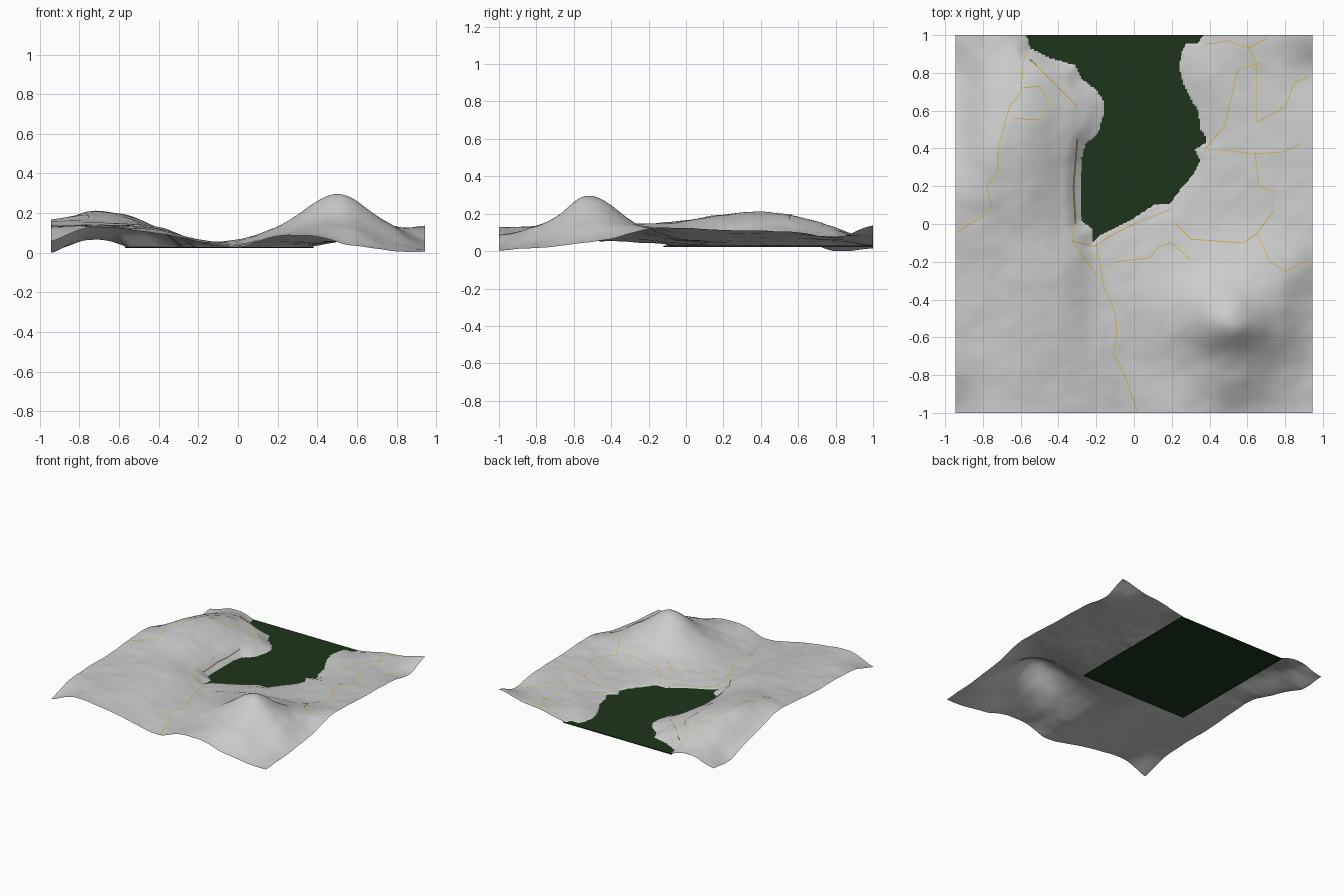
import bpy, bmesh, math
from mathutils import Vector, noise

if "Cube" in bpy.data.objects:
    bpy.data.objects.remove(bpy.data.objects["Cube"])

HX, HY, NX, NY = 0.945, 1.0, 189, 200
WATER = 0.03

# Coarse elevation survey in thousandths: rows run front to back, columns left to right
ELEV = [
    [58, 128, 122, 92, 55, 28, 82, 82, 38, 10, 5],
    [118, 130, 125, 100, 62, 42, 85, 130, 125, 55, 17],
    [135, 135, 135, 115, 65, 55, 110, 145, 150, 115, 40],
    [135, 140, 140, 120, 60, 65, 115, 150, 155, 130, 65],
    [140, 145, 145, 120, 50, 55, 75, 95, 110, 130, 120],
    [160, 165, 155, 100, 35, 38, 50, 60, 70, 95, 125],
    [165, 195, 180, 95, 30, 30, 35, 48, 65, 90, 110],
    [115, 207, 192, 110, 35, 30, 30, 42, 65, 90, 112],
    [65, 165, 178, 112, 50, 30, 30, 45, 65, 85, 103],
    [2, 105, 122, 80, 35, 30, 32, 52, 66, 76, 70],
    [12, 64, 48, 35, 30, 30, 32, 38, 72, 95, 135],
]

# Lake shoreline
SHORE = [(-.57, 1.2), (-.57, 1), (-.55, .93), (-.45, .88), (-.31, .84), (-.28, .77), (-.2, .71),
         (-.16, .65), (-.16, .58), (-.19, .48), (-.26, .42), (-.28, .33), (-.285, .1),
         (-.28, .02), (-.22, -.03), (-.215, -.1), (-.18, -.06), (-.1, -.02), (0, .03),
         (.1, .1), (.19, .11), (.26, .2), (.32, .27), (.35, .34), (.32, .39), (.38, .43),
         (.38, .46), (.35, .5), (.34, .6), (.29, .68), (.26, .75), (.24, .83), (.25, .9),
         (.27, .95), (.34, .96), (.37, 1), (.37, 1.2)]


def cubic(p, t):
    a, b, c, d = p
    return b + .5 * t * (c - a + t * (2 * a - 5 * b + 4 * c - d + t * (3 * (b - c) + d - a)))


def cell(u):
    i = min(max(int(u), 0), 9)
    return [min(max(i + k, 0), 10) for k in (-1, 0, 1, 2)], u - i


def shore_distance(x, y):
    """Distance to the shoreline, negative on the lake side."""
    best, inside = 9.0, False
    for (ax, ay), (bx, by) in zip(SHORE, SHORE[1:] + SHORE[:1]):
        dx, dy = bx - ax, by - ay
        t = min(1, max(0, ((x - ax) * dx + (y - ay) * dy) / (dx * dx + dy * dy)))
        best = min(best, math.hypot(x - ax - t * dx, y - ay - t * dy))
        if (ay > y) != (by > y) and x < ax + (y - ay) * dx / dy:
            inside = not inside
    return -best if inside else best


def height(x, y):
    d = shore_distance(x, y)
    if d < 0:
        return WATER - .004
    cols, tx = cell((x + HX) / (2 * HX) * 10)
    rows, ty = cell((y + HY) / (2 * HY) * 10)
    h = cubic([cubic([ELEV[r][c] for c in cols], tx) for r in rows], ty) / 1000
    # main summit, steeper on its front side
    sy = .14 if y < -.53 else .19
    h += .138 * math.exp(-((x - .5) / .2) ** 2 - ((y + .53) / sy) ** 2)
    # gullies and small relief
    h += .006 * noise.noise(Vector((x * 5, y * 5, 1.3))) + .003 * noise.noise(Vector((x * 12, y * 12, 4)))
    # ease down to the water
    k = min(1, d / .09)
    k = k * (2 - k)
    low = WATER + .003
    if d < .09:
        h = low + (max(h, low) - low) * k
    return max(h, 0)


def make_object(name, verts, faces, color=None):
    mesh = bpy.data.meshes.new(name)
    mesh.from_pydata(verts, [], faces)
    mesh.update()
    ob = bpy.data.objects.new(name, mesh)
    bpy.context.collection.objects.link(ob)
    if color:
        mat = bpy.data.materials.new(name + "_color")
        mat.diffuse_color = color
        mat.use_nodes = True
        mat.node_tree.nodes["Principled BSDF"].inputs["Base Color"].default_value = mat.diffuse_color
        mesh.materials.append(mat)
    return ob


# Terrain sheet
verts = []
for j in range(NY + 1):
    for i in range(NX + 1):
        x, y = -HX + 2 * HX * i / NX, -HY + 2 * HY * j / NY
        verts.append((x, y, height(x, y)))
faces = []
for j in range(NY):
    for i in range(NX):
        a = j * (NX + 1) + i
        faces.append((a, a + 1, a + NX + 2, a + NX + 1))
terrain = make_object("terrain", verts, faces)
terrain.data.polygons.foreach_set("use_smooth", [True] * len(faces))

# Lake slab
bm = bmesh.new()
bmesh.ops.create_cube(bm, size=1)
for v in bm.verts:
    v.co = (-.095 + .95 * v.co.x, .44 + 1.12 * v.co.y, WATER - .0035 + .007 * v.co.z)
lake = make_object("lake", [], [], (.013, .036, .011, 1))
bm.to_mesh(lake.data)
bm.free()

# Roads draped over the land
WEST = [
    [(-.2, -.1), (-.16, -.33), (-.1, -.47), (-.09, -.58), (-.11, -.68), (-.05, -.8), (.02, -1)],
    [(-.33, -.09), (-.21, -.12), (-.12, -.06), (0, 0), (.2, .08)],
    [(-.58, .9), (-.6, .7), (-.66, .62), (-.72, .4), (-.72, .28), (-.78, .2), (-.75, .08), (-.93, -.04)],
    [(-.6, .72), (-.5, .73), (-.45, .65), (-.5, .55), (-.64, .56)],
    [(-.55, .87), (-.4, .72), (-.3, .62)],
    [(-.3, .45), (-.32, .2), (-.31, 0), (-.33, -.08), (-.2, -.27)],
]
EAST = [
    [(-.1, -.2), (.08, -.18), (.13, -.12), (.2, -.1), (.3, -.19)],
    [(.22, 0), (.3, -.08), (.58, -.1), (.65, -.05), (.72, -.2), (.8, -.25), (.93, -.19)],
    [(.37, .39), (.5, .39), (.63, .37), (.78, .38), (.88, .42)],
    [(.38, .4), (.48, .52), (.55, .82), (.67, .85)],
    [(.64, .38), (.66, .2), (.74, .17), (.74, .07), (.65, -.05)],
    [(.6, .95), (.65, .85), (.65, .54), (.8, .62), (.85, .75), (.93, .78)],
    [(.38, .95), (.5, .97), (.6, .93), (.7, .98)],
]


def add_road(points, verts, faces, half=.0022, step=.012):
    for (ax, ay), (bx, by) in zip(points, points[1:]):
        length = math.hypot(bx - ax, by - ay)
        nx, ny = -(by - ay) / length * half, (bx - ax) / length * half
        n = max(1, round(length / step))
        for k in range(n + 1):
            x, y = ax + (bx - ax) * k / n, ay + (by - ay) * k / n
            z = height(x, y) + .0025
            if k:
                m = len(verts)
                faces.append((m - 2, m, m + 1, m - 1))
            verts += [(x - nx, y - ny, z), (x + nx, y + ny, z)]


rv, rf = [], []
for road in WEST + EAST:
    add_road(road, rv, rf)
make_object("roads", rv, rf, (.65, .45, .06, 1))
